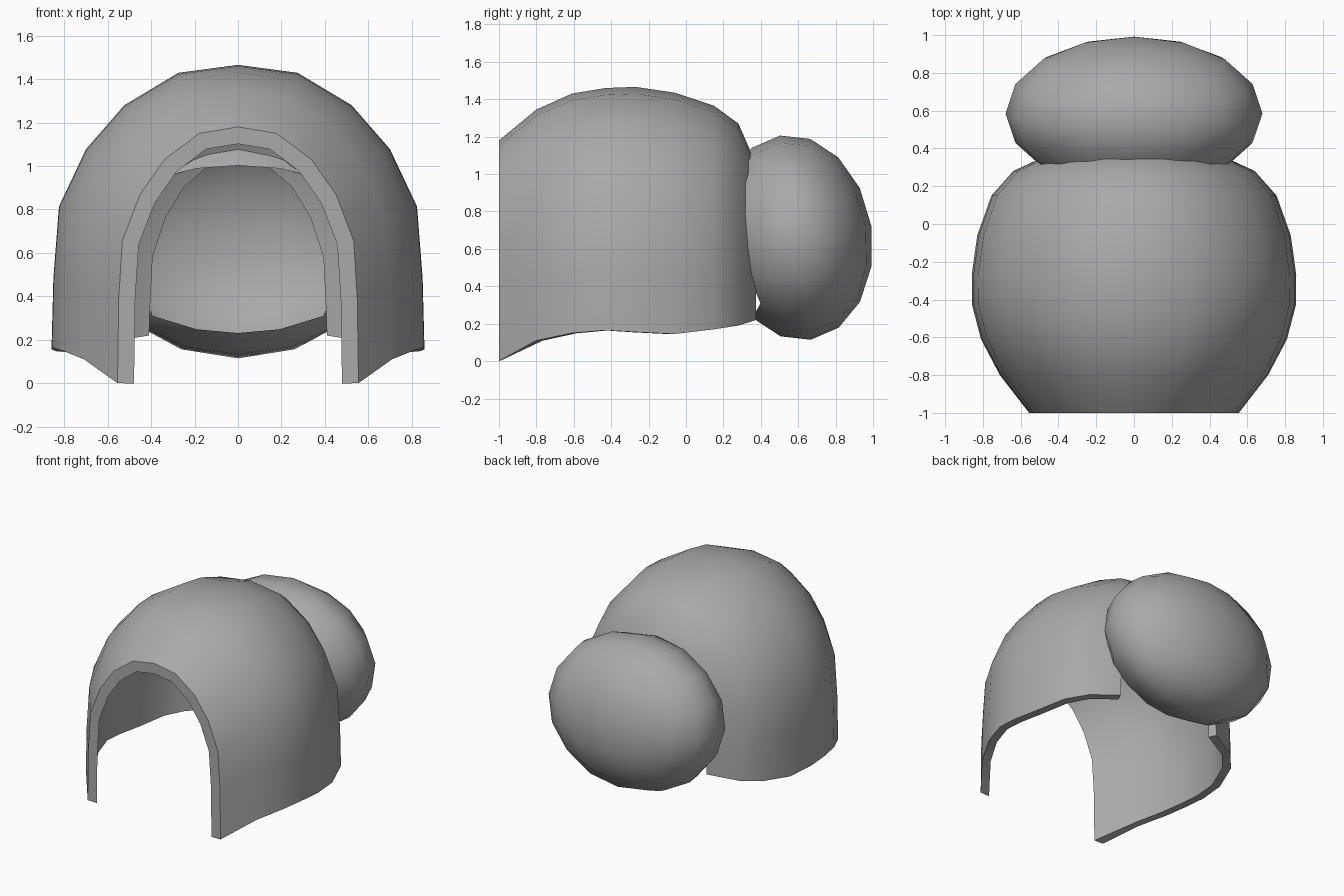
import bpy, bmesh, math
from mathutils import Matrix, Vector

if "Cube" in bpy.data.objects:
    bpy.data.objects.remove(bpy.data.objects["Cube"])

gray = bpy.data.materials.new("mid_gray")
gray.diffuse_color = (0.4, 0.4, 0.4, 1)
gray.use_nodes = True
gray.node_tree.nodes["Principled BSDF"].inputs["Base Color"].default_value = gray.diffuse_color


def finish(bm, name):
    bmesh.ops.recalc_face_normals(bm, faces=bm.faces)
    me = bpy.data.meshes.new(name)
    bm.to_mesh(me)
    bm.free()
    me.materials.append(gray)
    ob = bpy.data.objects.new(name, me)
    bpy.context.collection.objects.link(ob)
    for o in bpy.context.selected_objects:
        o.select_set(False)
    ob.select_set(True)
    bpy.context.view_layer.objects.active = ob
    return ob


# Arched shell: one arch scaled through stations (y, half width, bottom, top)
stations = [(-1, .555, 0, 1.18), (-.8, .71, .11, 1.345), (-.61, .81, .15, 1.43),
            (-.43, .857, .165, 1.46), (-.27, .859, .155, 1.466), (-.06, .83, .145, 1.435),
            (.15, .755, .17, 1.365), (.28, .64, .19, 1.27), (.375, .435, .22, 1.055)]
arch = [(.99, .33), (.96, .555), (.815, .735), (.61, .873), (.32, .975)]
bm = bmesh.new()
rings = []
for y, w, lo, hi in stations:
    half = [(w, lo)] + [(w * a, hi * b) for a, b in arch]
    pts = half + [(0, hi)] + [(-x, z) for x, z in reversed(half)]
    rings.append([bm.verts.new((x, y, z)) for x, z in pts])
for r, s in zip(rings, rings[1:]):
    for i in range(len(r) - 1):
        bm.faces.new((r[i], r[i + 1], s[i + 1], s[i]))
shell = finish(bm, "arched_shell")
if max(shell.data.polygons, key=lambda p: p.center.z).normal.z < 0:
    shell.data.flip_normals()
count = len(shell.data.vertices)
solid = shell.modifiers.new("thickness", 'SOLIDIFY')
solid.thickness = .06
solid.offset = -1
bpy.ops.object.modifier_apply(modifier=solid.name)
# Flat front rim: slide the inner front edge along the wall to the front plane
verts = shell.data.vertices
for i in range(len(rings[0])):
    d = verts[i + count].co - verts[i].co
    flat = Vector((d.x, 0, d.z))
    verts[i + count].co = verts[i].co + flat * (d.length_squared / flat.length_squared)
bpy.ops.object.shade_smooth_by_angle(angle=math.radians(40))

# Rounded back bun: tilted ball made from a cube, hollow and open towards the shell
bm = bmesh.new()
bmesh.ops.create_cube(bm, size=2)
bmesh.ops.subdivide_edges(bm, edges=bm.edges[:], cuts=3, use_grid_fill=True)
front = [f for f in bm.faces if f.calc_center_median().y < -.99]
bmesh.ops.delete(bm, geom=front, context='FACES')
for v in bm.verts:
    v.co = Vector([math.tan(c * math.pi / 4) for c in v.co]).normalized()
bm.transform(Matrix.Translation((0, .585, .66)) @ Matrix.Rotation(.15, 4, 'X')
             @ Matrix.Diagonal((.68, .411, .552, 1)))
bun = finish(bm, "back_bun")
if max(bun.data.polygons, key=lambda p: p.center.y).normal.y < 0:
    bun.data.flip_normals()
bpy.ops.object.shade_smooth_by_angle(angle=math.radians(60))
